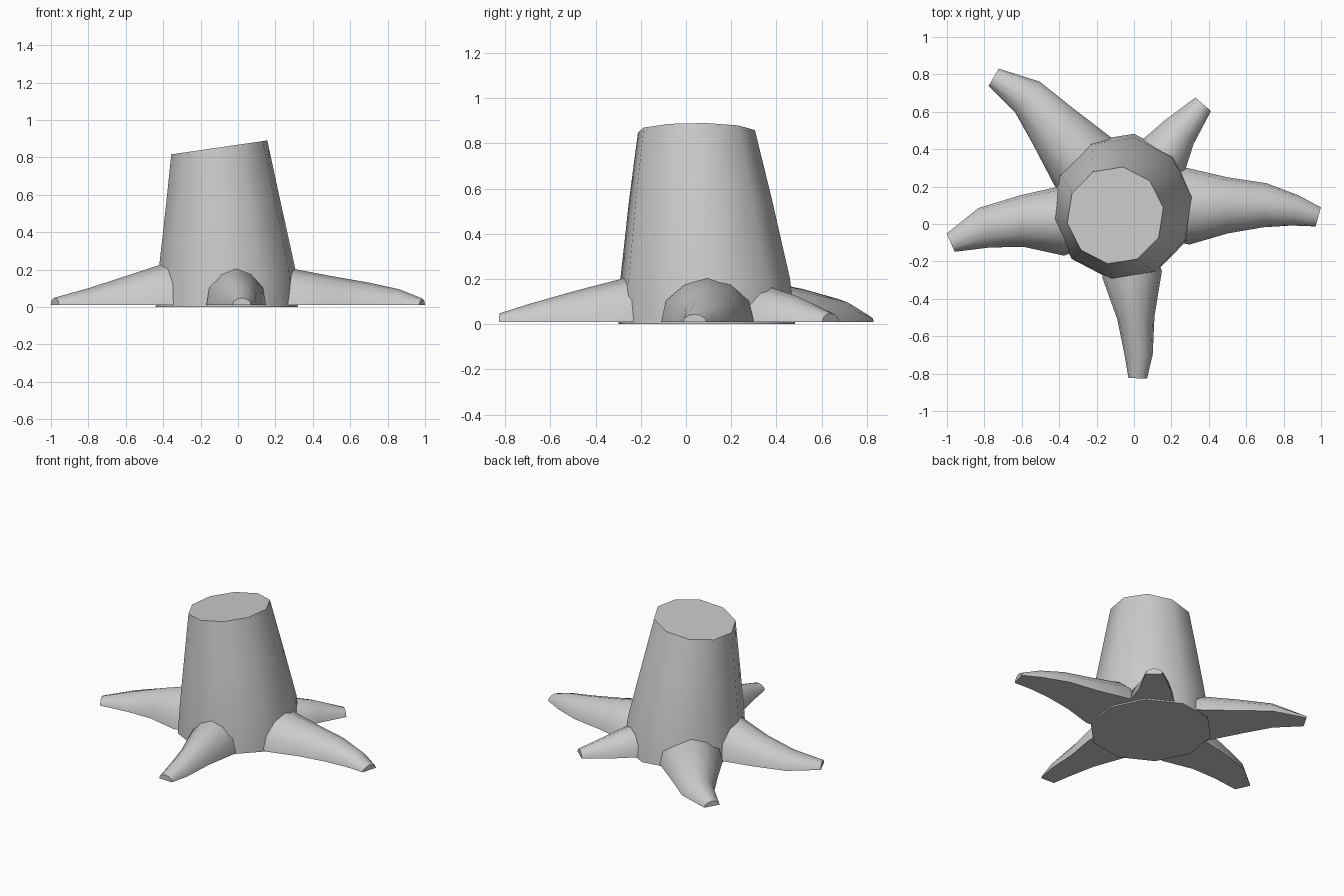
import bpy, bmesh, math
from mathutils import Vector

cube = bpy.data.objects.get("Cube")
if cube:
    bpy.data.objects.remove(cube)

bark = bpy.data.materials.new("grey_wood")
bark.use_nodes = True
GREY = (0.6, 0.6, 0.6, 1)
bark.diffuse_color = GREY
bark.node_tree.nodes["Principled BSDF"].inputs["Base Color"].default_value = GREY


def loft(name, rings, smooth_angle):
    """Skin a list of equal-length closed rings and cap both ends."""
    bm = bmesh.new()
    loops = [[bm.verts.new(p) for p in ring] for ring in rings]
    n = len(loops[0])
    for a, b in zip(loops, loops[1:]):
        for i in range(n):
            j = (i + 1) % n
            bm.faces.new((a[i], a[j], b[j], b[i]))
    bm.faces.new(loops[0])
    bm.faces.new(loops[-1])
    bmesh.ops.recalc_face_normals(bm, faces=bm.faces)
    mesh = bpy.data.meshes.new(name)
    bm.to_mesh(mesh)
    bm.free()
    mesh.materials.append(bark)
    obj = bpy.data.objects.new(name, mesh)
    bpy.context.collection.objects.link(obj)
    bpy.ops.object.select_all(action='DESELECT')
    obj.select_set(True)
    bpy.context.view_layer.objects.active = obj
    bpy.ops.object.shade_smooth_by_angle(angle=math.radians(smooth_angle))


def trunk_ring(cx, cy, rx, ry, z, slope=0):
    ring = []
    for i in range(10):
        a = math.radians(9 + 36 * i)
        x = cx + rx * math.cos(a)
        ring.append((x, cy + ry * math.sin(a), z + slope * (x - cx)))
    return ring


# Leaning ten-sided trunk with a slanted cut on top
loft("trunk", [
    trunk_ring(-0.06, 0.092, 0.385, 0.395, 0),
    trunk_ring(-0.058, 0.085, 0.37, 0.38, 0.2),
    trunk_ring(-0.08, 0.064, 0.31, 0.32, 0.55, 0.06),
    trunk_ring(-0.1, 0.046, 0.26, 0.262, 0.853, 0.145),
], 45)

# Root cross-section as fractions of half width and height
SECTION = [(-1, 0), (-0.9, 0.48), (-0.5, 0.84), (0, 1),
           (0.5, 0.84), (0.9, 0.48), (1, 0)]


def root(name, stations):
    """Stations are x, y, half width, height, from trunk to tip."""
    x, y, w, h = stations[0]
    stations = [(0.5 * x - 0.03, 0.5 * y + 0.04, 0.8 * w, h)] + stations
    pts = [Vector(s[:2]) for s in stations]
    rings = []
    for i, (x, y, w, h) in enumerate(stations):
        d = (pts[min(i + 1, len(pts) - 1)] - pts[max(i - 1, 0)]).normalized()
        rings.append([(x - d.y * u * w, y + d.x * u * w, 0.01 + v * (h - 0.01))
                      for u, v in SECTION])
    loft(name, rings, 60)


# Five spreading roots
root("front_root", [(-0.01, -0.27, 0.16, 0.205), (0.01, -0.5, 0.1, 0.145),
                    (0.025, -0.7, 0.075, 0.088), (0.02, -0.825, 0.05, 0.048)])
root("left_root", [(0.29, 0.095, 0.205, 0.205), (0.5, 0.1, 0.15, 0.165),
                   (0.7, 0.1, 0.118, 0.13), (0.86, 0.073, 0.083, 0.095),
                   (0.985, 0.038, 0.053, 0.045)])
root("right_root", [(-0.39, 0.015, 0.185, 0.235), (-0.6, 0.015, 0.138, 0.165),
                    (-0.8, -0.02, 0.11, 0.1), (-0.98, -0.1, 0.053, 0.05)])
root("back_right_root", [(-0.27, 0.33, 0.2, 0.195), (-0.43, 0.52, 0.145, 0.155),
                         (-0.57, 0.68, 0.105, 0.11), (-0.75, 0.785, 0.053, 0.045)])
root("back_left_root", [(0.16, 0.37, 0.14, 0.165), (0.24, 0.49, 0.1, 0.125),
                        (0.37, 0.64, 0.055, 0.05)])
